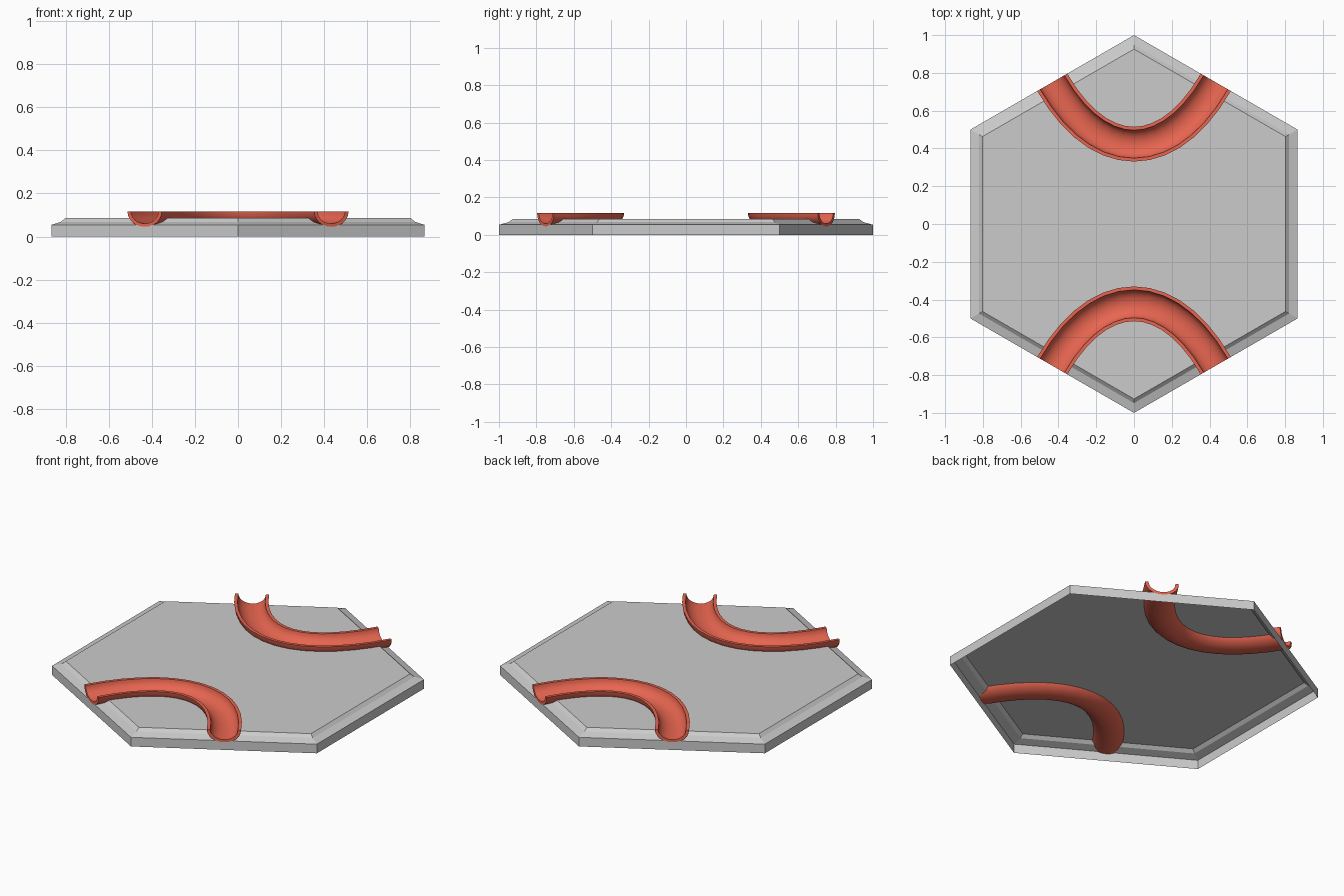
import bpy, bmesh, math
from mathutils import Vector

if "Cube" in bpy.data.objects:
    bpy.data.objects.remove(bpy.data.objects["Cube"])

TOP = 0.117          # rim height of the channels
HALF_W, DEPTH = 0.092, 0.073
SEGS = 14


def make_object(name, bm):
    bmesh.ops.recalc_face_normals(bm, faces=bm.faces)
    me = bpy.data.meshes.new(name)
    bm.to_mesh(me)
    bm.free()
    ob = bpy.data.objects.new(name, me)
    bpy.context.collection.objects.link(ob)
    return ob


def arc(w, d, n=12):
    """Lower half ellipse from the left rim to the right rim."""
    return [(-w * math.cos(math.pi * i / n), -d * math.sin(math.pi * i / n)) for i in range(n + 1)]


def path(sign, extend):
    """Curve joining two neighbouring hexagon sides, leaving each at a right angle."""
    end = Vector((0.433, 0.75))
    h = Vector((0.181, 0.3135))
    p = [Vector((-end.x, end.y)), Vector((-h.x, h.y)), h, end]
    pts = []
    for i in range(SEGS + 1):
        t = i / SEGS
        s = 1 - t
        pos = p[0] * s**3 + p[1] * 3 * s * s * t + p[2] * 3 * s * t * t + p[3] * t**3
        tan = ((p[1] - p[0]) * s * s + (p[2] - p[1]) * 2 * s * t + (p[3] - p[2]) * t * t).normalized()
        pts.append((pos * sign, tan * sign))
    if extend:
        a, b = pts[0], pts[-1]
        pts = [(a[0] - a[1] * extend, a[1])] + pts + [(b[0] + b[1] * extend, b[1])]
    return pts


def sweep(name, profile, sign, extend=0.0):
    bm = bmesh.new()
    rings = []
    for pos, tan in path(sign, extend):
        side = Vector((-tan.y, tan.x))
        rings.append([bm.verts.new((*(pos + side * u), TOP + v)) for u, v in profile])
    n = len(profile)
    for r0, r1 in zip(rings, rings[1:]):
        for i in range(n):
            j = (i + 1) % n
            bm.faces.new((r0[i], r0[j], r1[j], r1[i]))
    bm.faces.new(rings[0])
    bm.faces.new(rings[-1])
    return make_object(name, bm)


# hexagonal tile with a stepped bevel
bm = bmesh.new()
rings = [[bm.verts.new((r * math.sin(k * math.pi / 3), r * math.cos(k * math.pi / 3), z)) for k in range(6)]
         for r, z in ((1, 0), (1, 0.054), (0.948, 0.068), (0.926, 0.085))]
for r0, r1 in zip(rings, rings[1:]):
    for i in range(6):
        j = (i + 1) % 6
        bm.faces.new((r0[i], r0[j], r1[j], r1[i]))
bm.faces.new(rings[0])
bm.faces.new(rings[-1])
tile = make_object("hexagon_tile", bm)
planes = [(p.center.copy(), p.normal.copy()) for p in tile.data.polygons if p.normal.z > -0.5]

# cut openings where the channels sink into the tile
bpy.context.view_layer.objects.active = tile
for sign in (1, -1):
    cutter = sweep("cutter", arc(HALF_W * 0.985, DEPTH * 0.985), sign, 0.1)
    cutter.hide_render = True
    mod = tile.modifiers.new("cut", 'BOOLEAN')
    mod.operation, mod.solver, mod.object = 'DIFFERENCE', 'EXACT', cutter
    bpy.ops.object.modifier_apply(modifier=mod.name)
    bpy.data.objects.remove(cutter)

# keep only the outer skin: the tile is an open shell underneath
bm = bmesh.new()
bm.from_mesh(tile.data)
inner = [f for f in bm.faces
         if not any(all(abs((v.co - c).dot(n)) < 1e-4 for v in f.verts) for c, n in planes)]
bmesh.ops.delete(bm, geom=inner, context='FACES')
bm.to_mesh(tile.data)
bm.free()

# red half-pipe channels
red = bpy.data.materials.new("red")
red.diffuse_color = (0.8, 0.13, 0.08, 1)
red.use_nodes = True
red.node_tree.nodes["Principled BSDF"].inputs["Base Color"].default_value = red.diffuse_color
u_profile = arc(HALF_W, DEPTH) + arc(HALF_W - 0.018, DEPTH - 0.016)[::-1]
for name, sign in (("back_channel", 1), ("front_channel", -1)):
    ch = sweep(name, u_profile, sign)
    ch.data.materials.append(red)
    bpy.ops.object.select_all(action='DESELECT')
    ch.select_set(True)
    bpy.context.view_layer.objects.active = ch
    bpy.ops.object.shade_smooth_by_angle(angle=math.radians(35))
